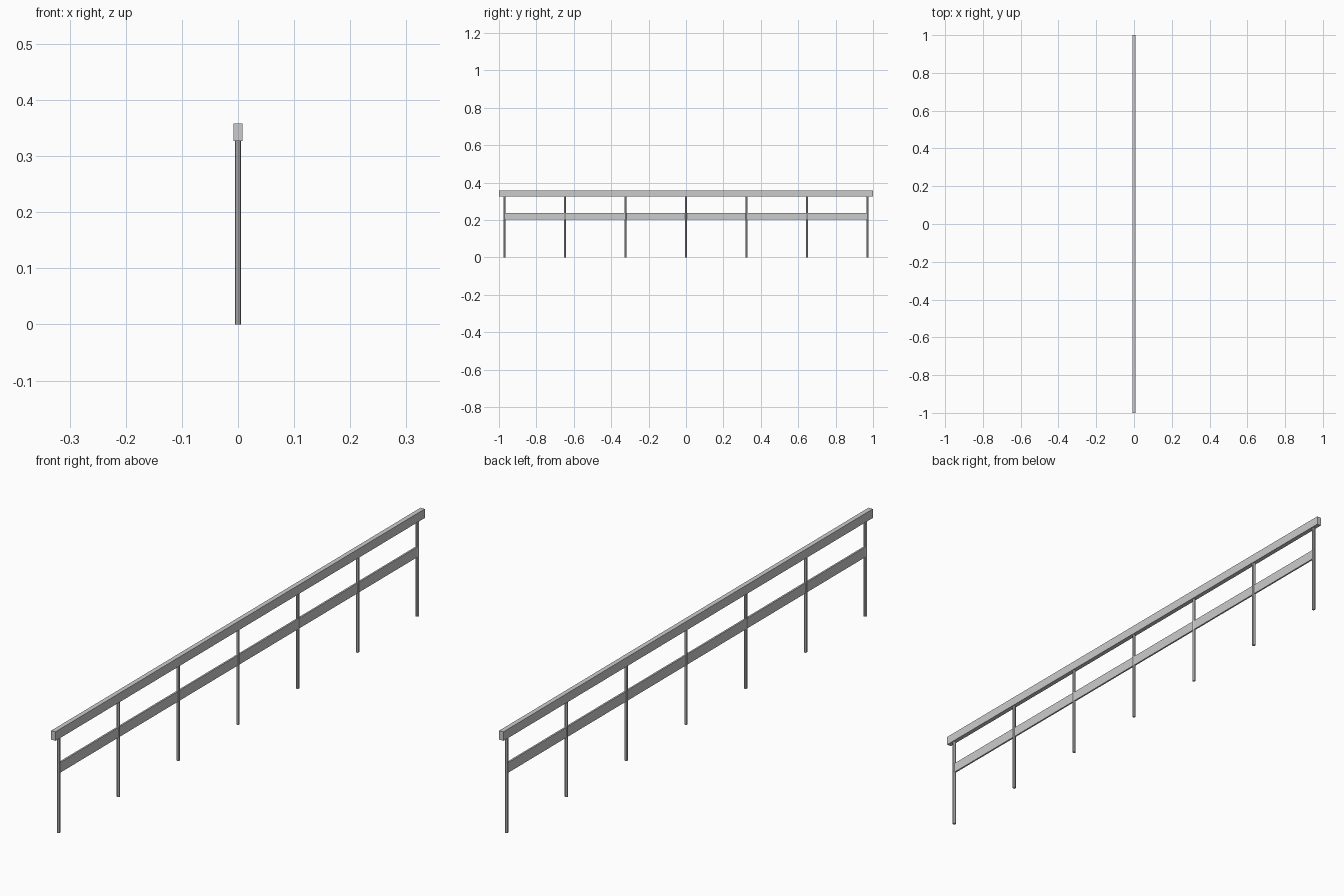
import bpy

if "Cube" in bpy.data.objects:
    bpy.data.objects.remove(bpy.data.objects["Cube"])

POST_Y = 0.971
POST_COUNT = 7
POST_R = 0.0055
STEP = 2 * POST_Y / (POST_COUNT - 1)


def box(name, size, loc):
    bpy.ops.mesh.primitive_cube_add(size=1, location=loc)
    ob = bpy.context.object
    ob.name = name
    ob.scale = size
    bpy.ops.object.transform_apply(location=False, rotation=False, scale=True)
    return ob


# Handrail running the full length
box("top_rail", (0.016, 2.0, 0.031), (0, 0, 0.3425))

# Slim middle rail held between the end posts
box("middle_rail", (0.006, 2 * POST_Y - POST_R, 0.035), (0, 0, 0.2215))

# Evenly spaced round posts
for i in range(POST_COUNT):
    bpy.ops.mesh.primitive_cylinder_add(
        vertices=8, radius=POST_R, depth=0.327,
        location=(0, -POST_Y + i * STEP, 0.1635))
    bpy.context.object.name = f"post_{i + 1}"
